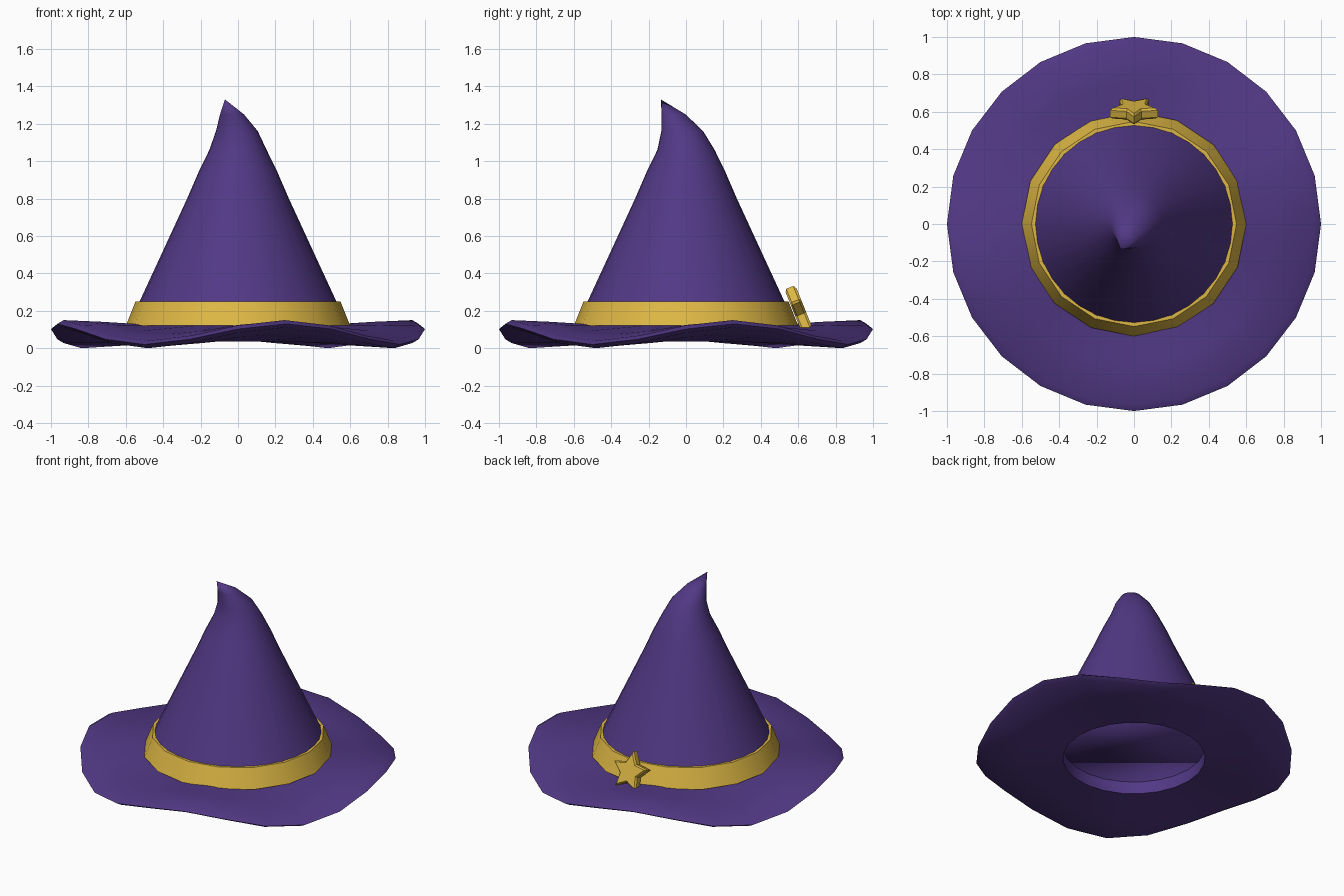
import bpy
import bmesh
from math import sin, cos, pi, radians

if "Cube" in bpy.data.objects:
    bpy.data.objects.remove(bpy.data.objects["Cube"], do_unlink=True)


def material(name, color):
    mat = bpy.data.materials.new(name)
    mat.use_nodes = True
    mat.diffuse_color = color
    mat.node_tree.nodes["Principled BSDF"].inputs["Base Color"].default_value = color
    return mat


purple = material("purple felt", (0.084, 0.04, 0.235, 1))
gold = material("gold", (0.72, 0.47, 0.058, 1))


def finish(bm, name, mat, angle=None):
    bmesh.ops.recalc_face_normals(bm, faces=bm.faces)
    mesh = bpy.data.meshes.new(name)
    bm.to_mesh(mesh)
    bm.free()
    mesh.materials.append(mat)
    obj = bpy.data.objects.new(name, mesh)
    bpy.context.collection.objects.link(obj)
    bpy.ops.object.select_all(action="DESELECT")
    obj.select_set(True)
    bpy.context.view_layer.objects.active = obj
    if angle == "all":
        bpy.ops.object.shade_smooth()
    elif angle:
        bpy.ops.object.shade_smooth_by_angle(angle=radians(angle))
    return obj


def add_ring(bm, count, point):
    return [bm.verts.new(point(2 * pi * i / count)) for i in range(count)]


def bridge(bm, a, b):
    n = len(a)
    for i in range(n):
        j = (i + 1) % n
        bm.faces.new((a[i], a[j], b[j], b[i]))


def revolve(profile, count, wave=lambda r, t: 0):
    """Closed ring swept from a (radius, height) profile."""
    bm = bmesh.new()
    rings = [add_ring(bm, count, lambda t: (r * cos(t), r * sin(t), z + wave(r, t)))
             for r, z in profile]
    for a, b in zip(rings, rings[1:] + rings[:1]):
        bridge(bm, a, b)
    return bm


# Brim: thick ring whose edge rises and falls four times
def brim_wave(r, t):
    reach = min(1, max(0, (r - 0.45) / 0.5))
    return 0.055 * reach * cos(4 * (t - radians(15)))


brim_profile = [(0.45, 0.035), (0.72, 0.043), (0.965, 0.055), (1.0, 0.075),
                (0.965, 0.095), (0.75, 0.108), (0.45, 0.12)]
finish(revolve(brim_profile, 24, brim_wave), "brim", purple, 50)

# Crown: capped cone with its tip bent forward and to the right
crown_rings = [(0.12, 0.585, 0, 0), (0.25, 0.526, 0, 0), (0.8, 0.272, 0, 0),
               (0.95, 0.207, 0, 0), (1.06, 0.153, 0, 0),
               (1.16, 0.112, -0.006, -0.02), (1.25, 0.064, -0.032, -0.066)]
bm = bmesh.new()
rings = [add_ring(bm, 32, lambda t: (x + r * cos(t), y + r * sin(t), z))
         for z, r, x, y in crown_rings]
for a, b in zip(rings, rings[1:]):
    bridge(bm, a, b)
bm.faces.new(rings[0])
tip = bm.verts.new((-0.07, -0.135, 1.33))
for i, v in enumerate(rings[-1]):
    bm.faces.new((v, rings[-1][(i + 1) % 32], tip))
finish(bm, "crown", purple, "all")

# Hat band
band_profile = [(0.6, 0.12), (0.548, 0.25), (0.528, 0.25), (0.57, 0.12)]
finish(revolve(band_profile, 16), "band", gold, 30)

# Star buckle: chamfered slab leaning against the back of the band
bm = bmesh.new()


def star_ring(scale, depth):
    ring = []
    for i in range(10):
        r = scale * (0.07 if i % 2 else 0.135)
        a = pi * i / 5
        ring.append(bm.verts.new((r * sin(a), depth, r * cos(a))))
    return ring


layers = [star_ring(0.88, -0.03), star_ring(1, -0.02), star_ring(1, 0.02), star_ring(0.86, 0.032)]
for a, b in zip(layers, layers[1:]):
    bridge(bm, a, b)
bm.faces.new(layers[0])
bm.faces.new(layers[-1])
star = finish(bm, "star_buckle", gold)
star.location = (0, 0.605, 0.2)
star.rotation_euler.x = radians(22)
